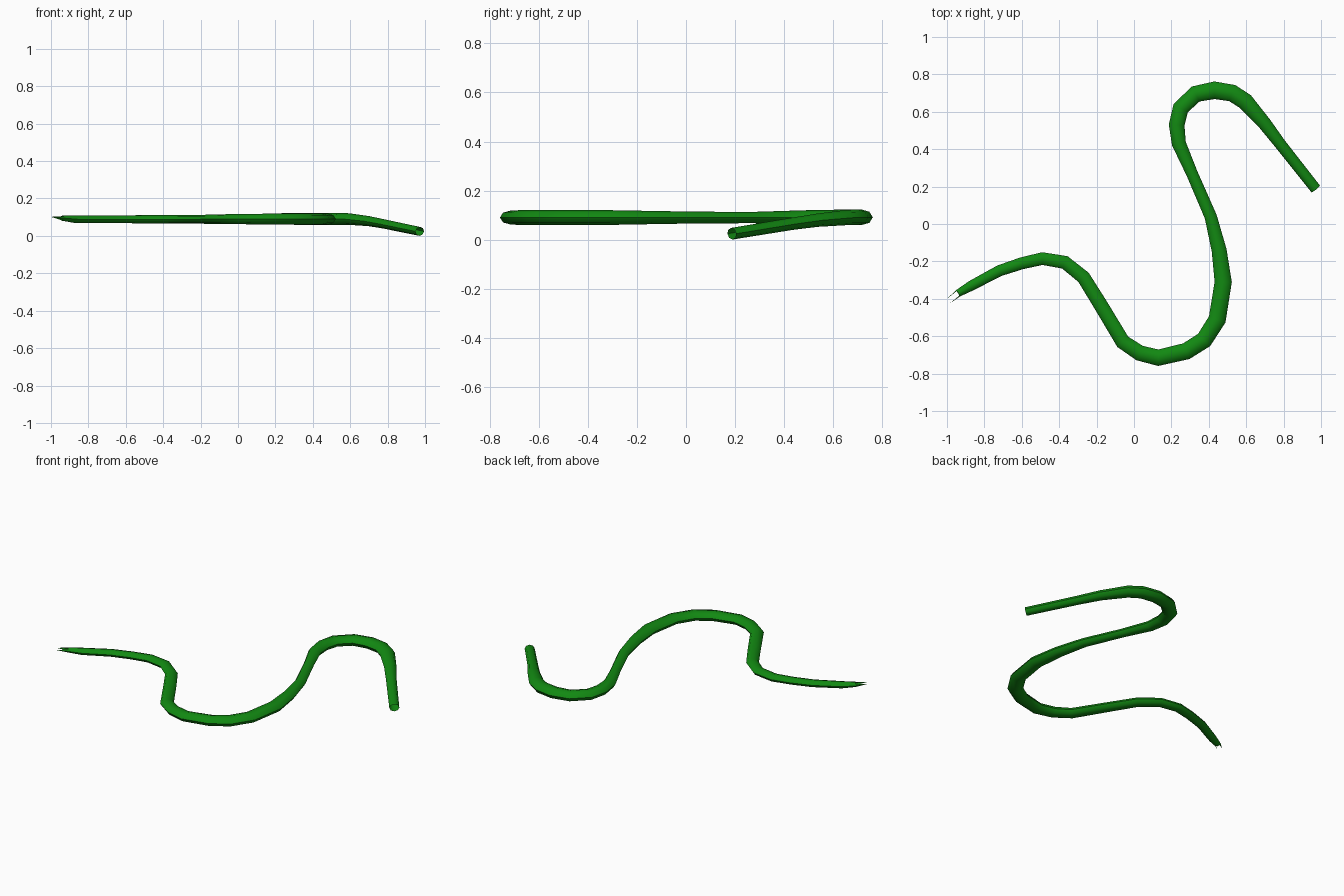
import bpy, bmesh, math
from mathutils import Vector

SIDES = 8

# Centre line: x, y, z, width, height
PATH = [
    (-0.94, -0.37, 0.101, 0.04, 0.028),
    (-0.87, -0.33, 0.095, 0.054, 0.040),
    (-0.72, -0.25, 0.095, 0.060, 0.042),
    (-0.60, -0.21, 0.095, 0.064, 0.042),
    (-0.49, -0.185, 0.095, 0.068, 0.044),
    (-0.37, -0.205, 0.095, 0.072, 0.045),
    (-0.27, -0.285, 0.095, 0.074, 0.046),
    (-0.18, -0.43, 0.095, 0.076, 0.048),
    (-0.06, -0.63, 0.096, 0.080, 0.052),
    (0.03, -0.69, 0.096, 0.084, 0.055),
    (0.13, -0.715, 0.096, 0.088, 0.057),
    (0.28, -0.68, 0.096, 0.090, 0.060),
    (0.375, -0.62, 0.096, 0.092, 0.060),
    (0.445, -0.51, 0.096, 0.094, 0.060),
    (0.477, -0.31, 0.096, 0.092, 0.060),
    (0.455, -0.14, 0.096, 0.080, 0.054),
    (0.41, 0.04, 0.096, 0.066, 0.048),
    (0.31, 0.27, 0.096, 0.062, 0.046),
    (0.24, 0.43, 0.097, 0.076, 0.054),
    (0.228, 0.53, 0.097, 0.084, 0.060),
    (0.25, 0.62, 0.097, 0.088, 0.062),
    (0.33, 0.695, 0.097, 0.090, 0.063),
    (0.43, 0.715, 0.097, 0.094, 0.064),
    (0.525, 0.70, 0.097, 0.092, 0.064),
    (0.595, 0.655, 0.096, 0.090, 0.062),
    (0.70, 0.535, 0.085, 0.072, 0.054),
    (0.78, 0.43, 0.070, 0.062, 0.050),
    (0.972, 0.187, 0.030, 0.058, 0.048),
]

pts = [Vector(p[:3]) for p in PATH]
bm = bmesh.new()

# Rings square to the path
rings = []
for i, (p, row) in enumerate(zip(pts, PATH)):
    before = (p - pts[i - 1]).normalized() if i else Vector()
    after = (pts[i + 1] - p).normalized() if i < len(pts) - 1 else Vector()
    along = (before + after).normalized()
    side = along.cross(Vector((0, 0, 1))).normalized()
    up = side.cross(along)
    ring = []
    for j in range(SIDES):
        a = 2 * math.pi * j / SIDES
        ring.append(bm.verts.new(p + side * (row[3] / 2 * math.cos(a))
                                 + up * (row[4] / 2 * math.sin(a))))
    rings.append(ring)

# Body skin, open at both ends
for r0, r1 in zip(rings, rings[1:]):
    for j in range(SIDES):
        k = (j + 1) % SIDES
        bm.faces.new((r0[j], r1[j], r1[k], r0[k]))

# Forked tip
for tip, first in (((-0.985, -0.425, 0.108), 7), ((-1.0, -0.40, 0.108), 3)):
    v = bm.verts.new(tip)
    for j in (first, first + 1):
        bm.faces.new((v, rings[0][j % SIDES], rings[0][(j + 1) % SIDES]))

# Rest on the ground
low = min(v.co.z for v in bm.verts)
bmesh.ops.translate(bm, vec=(0, 0, -low), verts=bm.verts)

mesh = bpy.data.meshes.new("snake_body")
bm.to_mesh(mesh)
bm.free()
snake = bpy.data.objects.new("snake_body", mesh)
bpy.context.collection.objects.link(snake)

green = bpy.data.materials.new("green_skin")
green.diffuse_color = (0.006, 0.25, 0.006, 1)
mesh.materials.append(green)

bpy.context.view_layer.objects.active = snake
snake.select_set(True)
bpy.ops.object.shade_smooth_by_angle(angle=math.radians(50))
